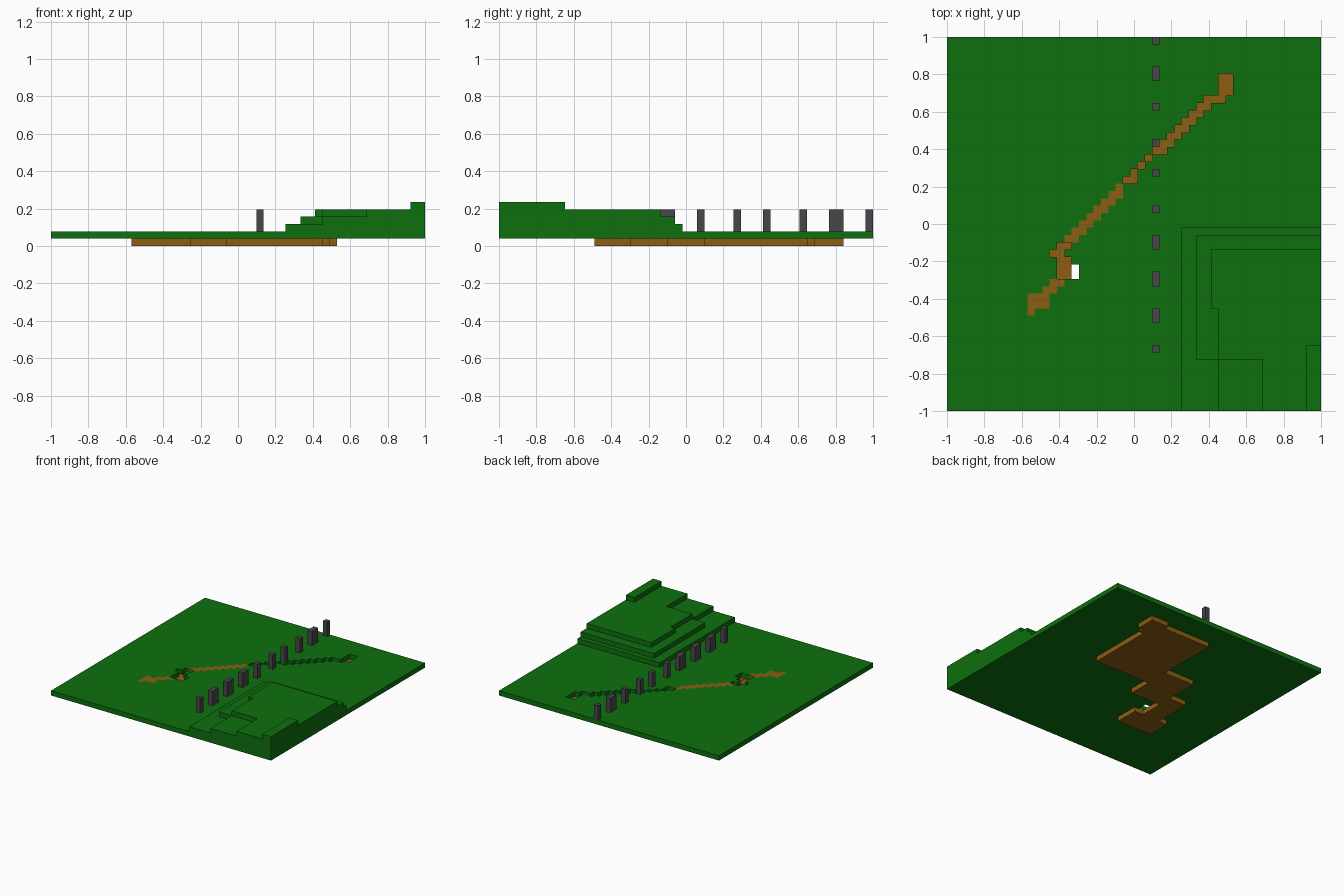
import bpy
import bmesh

if "Cube" in bpy.data.objects:
    bpy.data.objects.remove(bpy.data.objects["Cube"], do_unlink=True)

N = 51            # cells along each side of the ground
U = 2 / N         # cell size


def material(name, rgb):
    m = bpy.data.materials.new(name)
    m.use_nodes = True
    m.diffuse_color = (*rgb, 1)
    bsdf = next(n for n in m.node_tree.nodes if n.type == 'BSDF_PRINCIPLED')
    bsdf.inputs["Base Color"].default_value = (*rgb, 1)
    return m


GRASS = material("grass green", (0.0044, 0.16, 0.0048))
EARTH = material("earth brown", (0.262, 0.112, 0.006))
STONE = material("stone grey", (0.068, 0.062, 0.068))


def rect(c0, c1, r0, r1):
    """Cells in columns c0..c1-1 and rows r0..r1-1."""
    return {(c, r) for c in range(c0, c1) for r in range(r0, r1)}


def slab(name, cells, z0, z1, mat):
    """Raise a set of grid cells into a solid from layer z0 to layer z1."""
    bm = bmesh.new()
    verts = {}

    def vert(c, r):
        if (c, r) not in verts:
            verts[c, r] = bm.verts.new((c * U - 1, r * U - 1, z0 * U))
        return verts[c, r]

    for c, r in sorted(cells):
        bm.faces.new([vert(c, r), vert(c, r + 1), vert(c + 1, r + 1), vert(c + 1, r)])
    # Outer walls and top
    rim = [(e.verts[0], e.verts[1], e.link_loops[0]) for e in bm.edges if len(e.link_faces) == 1]
    walls = [(lp.vert, lp.link_loop_next.vert) for _, _, lp in rim]
    base = list(bm.faces)
    upper = {v: bm.verts.new((v.co.x, v.co.y, z1 * U)) for v in list(bm.verts)}
    for f in base:
        bm.faces.new([upper[v] for v in reversed(f.verts[:])])
    for a, b in walls:
        bm.faces.new([b, a, upper[a], upper[b]])
    # Merge flat cells into large faces
    bmesh.ops.dissolve_limit(bm, angle_limit=0.01, verts=bm.verts[:], edges=bm.edges[:])
    me = bpy.data.meshes.new(name)
    bm.to_mesh(me)
    bm.free()
    me.materials.append(mat)
    ob = bpy.data.objects.new(name, me)
    bpy.context.collection.objects.link(ob)
    return ob


# Sunken trench: the upper diagonal and a small pool
trench = rect(37, 39, 43, 46) | rect(35, 38, 42, 43) | {(27, 34), (26, 33), (25, 32), (24, 31), (25, 31)}
for r in range(35, 42):
    trench |= rect(r - 7, r - 5, r, r + 1)
trench |= rect(15, 17, 18, 21) | rect(14, 16, 21, 22) | rect(15, 17, 22, 23)

# Footpath level with the grass
upper_path = {(23, 30)}
for r in range(23, 30):
    upper_path |= rect(r - 7, r - 5, r, r + 1)
lower_path = rect(14, 16, 17, 18) | rect(13, 15, 16, 17) | rect(11, 14, 14, 16) | {(11, 13)}
shaft = rect(17, 18, 18, 20)

slab("ground", rect(0, N, 0, N) - trench - upper_path - lower_path - shaft, 1, 2, GRASS)
slab("upper_path", upper_path, 1, 2, EARTH)
slab("lower_path", lower_path, 1, 2, EARTH)

# Earth below the trench and paths
earth = rect(24, 37, 28, 46) | rect(37, 38, 42, 47) | rect(38, 39, 43, 47) | rect(35, 37, 46, 47)
earth |= rect(17, 24, 23, 33) | rect(13, 17, 18, 26) | rect(11, 19, 13, 18)
slab("earth_bed", earth, 0, 1, EARTH)

# Terraced hill in the front corner
terraces = [
    rect(32, N, 0, 25),
    rect(34, N, 7, 24) | rect(37, N, 0, 7),
    rect(36, N, 14, 22) | rect(37, N, 7, 14) | rect(43, N, 0, 7),
    rect(49, N, 0, 9),
]
for i, cells in enumerate(terraces):
    slab(f"hill_terrace_{i + 1}", cells, 2 + i, 3 + i, GRASS)

# Row of stone pillars: first row, depth in cells
pillars = [(8, 1), (12, 2), (17, 2), (22, 2), (27, 1), (32, 1), (36, 1), (41, 1), (45, 2), (50, 1)]
for i, (r, depth) in enumerate(pillars):
    slab(f"stone_pillar_{i + 1}", rect(28, 29, r, r + depth), 2, 5, STONE)
